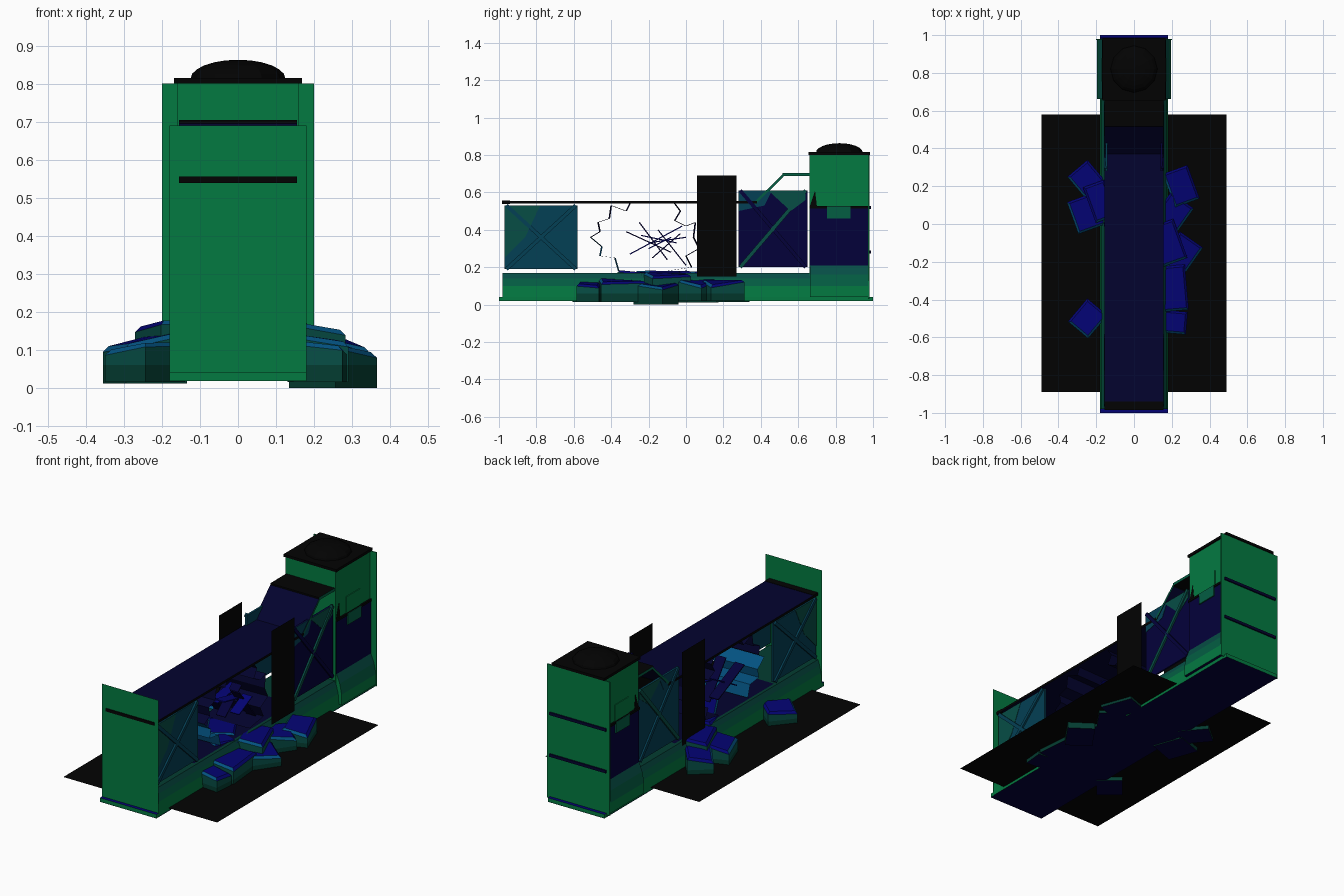
import bpy, bmesh, math, random
from mathutils import Vector, Matrix

if "Cube" in bpy.data.objects:
    bpy.data.objects.remove(bpy.data.objects["Cube"])
random.seed(4)


def material(name, r, g, b):
    m = bpy.data.materials.new(name)
    m.use_nodes = True
    m.diffuse_color = (r, g, b, 1)
    m.node_tree.nodes["Principled BSDF"].inputs["Base Color"].default_value = (r, g, b, 1)
    return m


GREEN = material("green", .001, .195, .053)
MID = material("mid green", .001, .11, .055)
TEAL = material("teal green", .002, .075, .06)
DARK = material("dark green", .001, .045, .03)
SLATE = material("slate teal", .001, .05, .09)
STEEL = material("steel blue", .001, .085, .22)
BLUE = material("blue", .001, .001, .17)
NAVY = material("navy", .001, .001, .028)
DEEP = material("deep blue", .001, .0003, .042)
BLACK = material("black", .0008, .0008, .0008)


def finish(name, bm, mats, rule=None):
    bmesh.ops.recalc_face_normals(bm, faces=bm.faces)
    if rule:
        for f in bm.faces:
            f.material_index = rule(f.calc_center_median(), f.normal)
    me = bpy.data.meshes.new(name)
    bm.to_mesh(me)
    bm.free()
    for m in mats:
        me.materials.append(m)
    ob = bpy.data.objects.new(name, me)
    bpy.context.collection.objects.link(ob)
    return ob


def prism(name, pts, axis, a, b, mats, rule=None):
    """Extrude a closed outline along an axis; outline uses the other two axes in order."""
    def at(p, t):
        v = list(p)
        v.insert("xyz".index(axis), t)
        return v
    bm = bmesh.new()
    rings = [[bm.verts.new(at(p, t)) for p in pts] for t in (a, b)]
    n = len(pts)
    for r in rings:
        bm.faces.new(r)
    for i in range(n):
        j = (i + 1) % n
        bm.faces.new((rings[0][i], rings[0][j], rings[1][j], rings[1][i]))
    return finish(name, bm, mats, rule)


def box(name, x, y, z, mats, rule=None):
    pts = [(x[0], y[0]), (x[1], y[0]), (x[1], y[1]), (x[0], y[1])]
    return prism(name, pts, "z", z[0], z[1], mats, rule)


def sheet(name, corners, mat):
    """Single flat face."""
    bm = bmesh.new()
    bm.faces.new([bm.verts.new(c) for c in corners])
    return finish(name, bm, [mat])


def flat_sheet(name, x, y0, y1, z, mat):
    return sheet(name, [(-x, y0, z), (x, y0, z), (x, y1, z), (-x, y1, z)], mat)


def side_range(s, a, b):
    return (a, b) if s > 0 else (-b, -a)


def bar(name, a, b, wide, thick, mat):
    """Square bar between two points, wide along x."""
    a, b = Vector(a), Vector(b)
    d = (b - a).normalized()
    n = d.cross(Vector((1, 0, 0))).normalized() * thick / 2
    u = Vector((wide / 2, 0, 0))
    bm = bmesh.new()
    ends = [[bm.verts.new(p + q) for q in (u + n, n - u, -u - n, u - n)] for p in (a, b)]
    for e in ends:
        bm.faces.new(e)
    for i in range(4):
        j = (i + 1) % 4
        bm.faces.new((ends[0][i], ends[0][j], ends[1][j], ends[1][i]))
    return finish(name, bm, [mat])


def level_rule(c, n):
    return 1 if abs(n.z) > .5 else 0


def chassis_rule(c, n):
    if n.z < -.9:
        return 4
    if n.z > .9:
        return 3
    if abs(n.y) > .9:
        return 0
    return 0 if c.z < .1 else 1 if c.z < .14 else 2


# Chassis with flared skirts, and a lip at each end
half = [(.18, .02), (.18, .04), (.175, .10), (.165, .14), (.155, .17)]
outline = half + [(-x, z) for x, z in reversed(half)]
bands = [GREEN, MID, TEAL, DARK, DEEP]
prism("chassis", outline, "y", -.98, .98, bands, chassis_rule)
for name, y in (("front_lip", (-1, -.975)), ("rear_lip", (.975, 1))):
    box(name, (-.18, .18), y, (.018, .04), [GREEN, BLUE], level_rule)
flat_sheet("underside", .18, -1, 1, .017, DEEP)
flat_sheet("floor", .14, -.6, .3, .172, NAVY)

# Ground sheet and upright side sheets
flat_sheet("ground_sheet", .49, -.89, .58, .035, BLACK)
for x in (.172, -.162):
    sheet("side_sheet", [(x, .06, .15), (x, .27, .15), (x, .27, .69), (x, .06, .69)], BLACK)

# Front wall and roof
sheet("front_wall", [(-.18, -.98, .04), (.18, -.98, .04), (.18, -.98, .69), (-.18, -.98, .69)], GREEN)
box("roof", (-.155, .155), (-.94, .38), (.54, .554), [BLACK, NAVY], level_rule)
box("roof_front_edge", (-.155, .155), (-.985, -.94), (.539, .556), [BLACK])


def hood_rule(c, n):
    return 2 if abs(n.x) > .5 else level_rule(c, n)


prism("hood_slope", [(.37, .535), (.52, .682), (.52, .70), (.37, .554)], "x", -.155, .155,
      [BLACK, NAVY, MID], hood_rule)
prism("hood_top", [(.515, .688), (.665, .688), (.665, .704), (.515, .704)], "x", -.155, .155,
      [BLACK, BLACK, MID], hood_rule)

# Side panels with crossed braces
for s in (1, -1):
    rear = DEEP if s > 0 else SLATE
    for name, y, z, mat, braces in (("front_panel", (-.97, -.58), (.19, .53), SLATE, (SLATE, SLATE)),
                                    ("rear_panel", (.28, .65), (.2, .61), rear, (TEAL, rear))):
        box(name, side_range(s, .14, .15), y, z, [mat])
        for k in (0, 1):
            bar(name + "_brace", (s * .153, y[0] + .01, z[k]), (s * .153, y[1] - .01, z[1 - k]),
                .014, .02, braces[k])
    prism("front_panel_plate", [(-.97, .53), (-.78, .53), (-.86, .36), (-.97, .25)], "x",
          s * .15, s * .152, [TEAL])
    prism("panel_corner_plate", [(.28, .61), (.46, .61), (.42, .53), (.28, .5)], "x",
          s * .15, s * .152, [SLATE])
    prism("panel_upper_plate", [(.44, .61), (.64, .61), (.64, .56), (.56, .5)], "x",
          s * .15, s * .153, [TEAL])

# Torn inner walls around the blast gap
left_tear = [(-.3, .54), (-.32, .5), (-.4, .53), (-.41, .46), (-.47, .44), (-.46, .39),
             (-.51, .36), (-.45, .31), (-.46, .26), (-.38, .25), (-.36, .18)]
right_tear = [(-.06, .54), (-.03, .5), (-.06, .45), (.0, .42), (.05, .44),
              (.04, .36), (.07, .3), (.0, .26), (.03, .2), (-.1, .18)]


def tear_rule(c, n):
    return 1 if c.y < -.3 and c.z < .36 else 0


for name, line in (("front_tear", left_tear), ("rear_tear", right_tear)):
    bm = bmesh.new()
    rows = [[bm.verts.new((x, y + x * .03, z)) for x in (-.14, .14)] for y, z in line]
    for p, q in zip(rows, rows[1:]):
        bm.faces.new((p[0], p[1], q[1], q[0]))
    finish(name, bm, [NAVY, STEEL], tear_rule)

# Thin shards lying across the gap
shards = [(-.32, .39, -.08, .28), (-.3, .27, -.02, .42), (-.25, .44, -.1, .24), (-.2, .33, .0, .36),
          (-.18, .25, -.03, .38), (-.24, .37, -.05, .33), (-.15, .4, -.0, .21), (-.2, .3, -.08, .36)]
for i, (y0, z0, y1, z1) in enumerate(shards):
    x = -.12 + .034 * i
    bar("shard", (x, y0, z0), (x, y1, z1), .06, .006, BLUE if i % 2 else DEEP)

# Tower with a wider back wall and flared skirt
box("tower", (-.16, .16), (.66, .975), (.05, .8), [GREEN])
box("tower_back_wall", (-.2, .2), (.974, .98), (.03, .8), [GREEN])
box("tower_cap", (-.168, .168), (.655, .985), (.8, .815), [BLACK])
skirt = [(.197, .04), (.197, .1), (.185, .16), (.165, .21), (.155, .21), (.155, .04)]
for s in (1, -1):
    prism("tower_skirt", [(s * x, z) for x, z in skirt], "y", .662, .974, bands, chassis_rule)
    box("tower_side_plate", side_range(s, .158, .165), (.662, .974), (.21, .52), [DEEP])
    box("tower_side_belt", side_range(s, .158, .17), (.66, .985), (.513, .526), [BLACK])
    box("tower_window_pane", side_range(s, .158, .164), (.755, .88), (.52, .62), [GREEN])
    box("tower_window_ledge", side_range(s, .158, .172), (.755, .88), (.46, .525), [MID])
    prism("tower_dark_notch", [(.662, .526), (.70, .526), (.69, .61)], "x", s * .158, s * .162, [BLACK])
for z in (.28, .52):
    box("tower_back_belt", (-.18, .18), (.975, .988), (z - .008, z + .008), [NAVY])

# Low dome on the cap
bm = bmesh.new()
bmesh.ops.create_uvsphere(bm, u_segments=12, v_segments=12, radius=1)
bmesh.ops.delete(bm, geom=[v for v in bm.verts if v.co.z < -.01], context="VERTS")
for v in bm.verts:
    v.co = Vector((v.co.x * .125, .82 + v.co.y * .125, .813 + v.co.z * .05))
finish("dome", bm, [BLACK])


# Rubble blocks: blue tops, steel front chamfers, sides banded by height, dark undersides
def rubble_rule(c, n):
    if n.z < -.5:
        return 4
    if n.z > .25:
        return 1 if n.z < .8 and n.y < -.2 else 0
    return 2 if c.z < .06 else 3


def rubble(x, y, bottom, sx, sy, sz, turn):
    bm = bmesh.new()
    bmesh.ops.create_cube(bm, size=1)
    rot = Matrix.Rotation(math.radians(turn), 3, "Z")
    for v in bm.verts:
        p = rot @ Vector((v.co.x * sx, v.co.y * sy, 0)) + Vector((x, y, bottom))
        if v.co.z > 0:
            p.z += sz + random.uniform(-.01, .01) - .25 * max(0, abs(p.x) - .22)
        v.co = p
    rim = [e for e in bm.edges if all(v.co.z > bottom + .01 for v in e.verts)]
    bmesh.ops.bevel(bm, geom=rim, offset=.012, segments=1, affect="EDGES")
    bmesh.ops.bisect_plane(bm, geom=bm.verts[:] + bm.edges[:] + bm.faces[:],
                           plane_co=(0, 0, .06), plane_no=(0, 0, 1))
    finish("rubble", bm, [BLUE, STEEL, DARK, TEAL, DEEP], rubble_rule)


for block in ((-.245, .23, .015, .14, .17, .13, 40), (-.245, .06, .012, .17, .18, .13, 20),
              (-.245, -.5, .015, .14, .16, .11, -40), (.25, .2, .02, .14, .19, .12, 20),
              (.21, .06, .02, .15, .16, .11, -35), (.25, -.16, 0, .15, .19, .12, -35),
              (.21, -.34, .015, .14, .24, .12, 5), (.215, -.52, .015, .13, .12, .11, -5),
              (.18, -.1, .02, .14, .22, .145, 20), (-.18, .12, .02, .12, .2, .15, 20),
              (.0, -.15, .1, .16, .2, .08, 30), (.08, -.28, .1, .12, .14, .08, -20),
              (-.09, -.05, .1, .12, .14, .08, 10)):
    rubble(*block)
